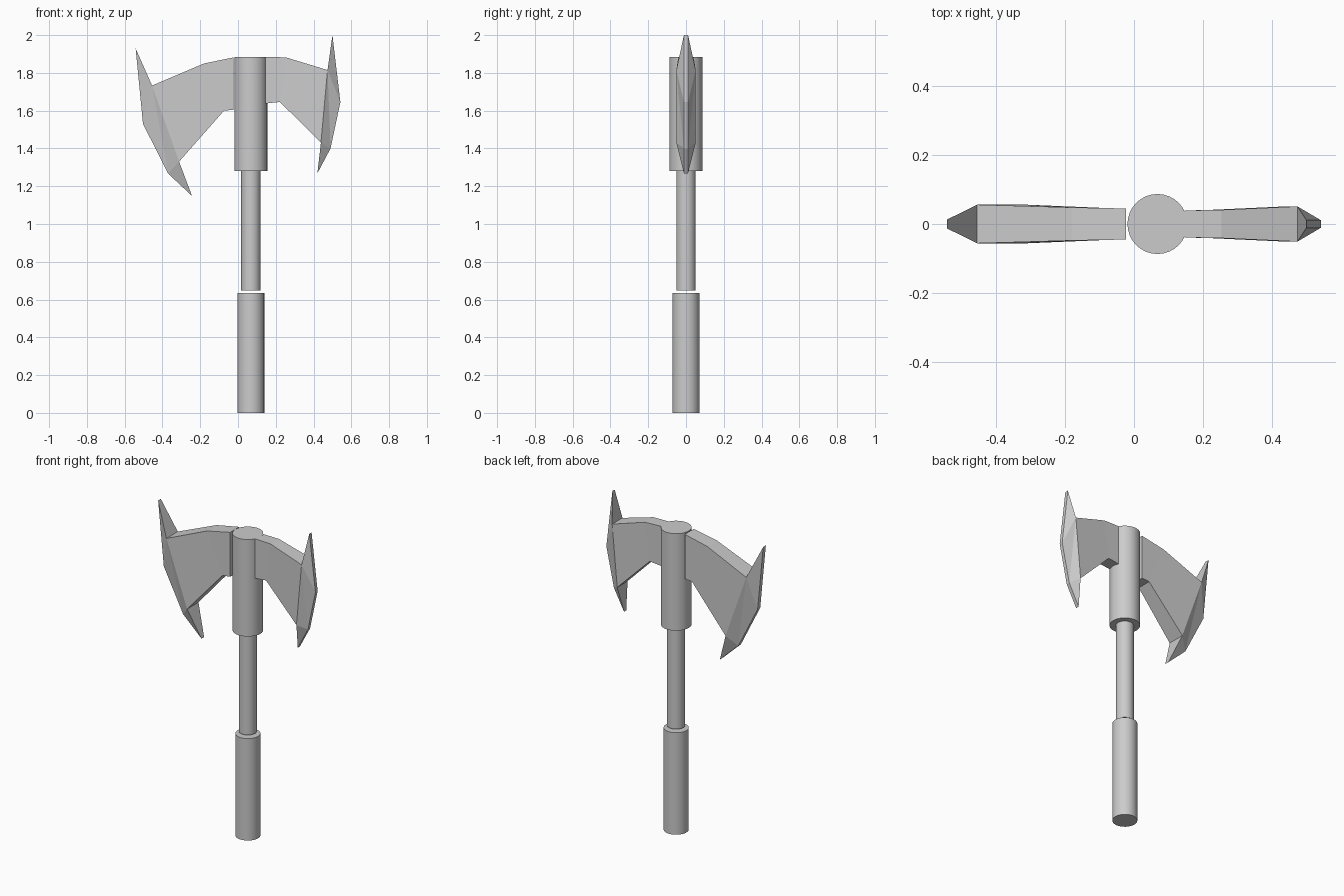
import bpy, bmesh, math

if "Cube" in bpy.data.objects:
    bpy.data.objects.remove(bpy.data.objects["Cube"])

AXIS_X = 0.068  # handle axis


def cylinder(name, radius, z0, z1):
    bpy.ops.mesh.primitive_cylinder_add(vertices=32, radius=radius, depth=z1 - z0,
                                        location=(AXIS_X, 0, (z0 + z1) / 2))
    ob = bpy.context.object
    ob.name = name
    bpy.ops.object.shade_smooth_by_angle(angle=math.radians(30))
    return ob


def blade(name, outline):
    """outline: (x, z, half thickness) loop of 10 points:
    0 root top, 1 top bend, 2 bevel top, 3-6 cutting edge,
    7 bevel bottom, 8 bottom bend, 9 root bottom"""
    bm = bmesh.new()
    front = [bm.verts.new((x, -t, z)) for x, z, t in outline]
    back = [bm.verts.new((x, t, z)) for x, z, t in outline]
    # side faces: root, web, then the bevel towards the cutting edge
    for side in (front, back):
        for f in ((0, 1, 8, 9), (1, 2, 7, 8), (2, 3, 4), (2, 4, 5), (2, 5, 7), (5, 6, 7)):
            bm.faces.new([side[i] for i in f])
    # rim joining both sides
    n = len(outline)
    for i in range(n):
        j = (i + 1) % n
        bm.faces.new((front[i], front[j], back[j], back[i]))
    bmesh.ops.recalc_face_normals(bm, faces=bm.faces)
    me = bpy.data.meshes.new(name)
    bm.to_mesh(me)
    bm.free()
    ob = bpy.data.objects.new(name, me)
    bpy.context.collection.objects.link(ob)
    return ob


# Handle and head socket
cylinder("grip", 0.071, 0.0, 0.636)
cylinder("shaft", 0.051, 0.649, 1.28)
cylinder("head_socket", 0.087, 1.28, 1.885)

# Large and small blades
blade("large_blade", [
    (-0.023, 1.882, 0.045), (-0.18, 1.85, 0.048), (-0.455, 1.733, 0.056),
    (-0.542, 1.93, 0.013), (-0.503, 1.53, 0.013), (-0.37, 1.267, 0.013), (-0.243, 1.148, 0.013),
    (-0.312, 1.33, 0.056), (-0.074, 1.60, 0.046), (-0.023, 1.605, 0.045)])
blade("small_blade", [
    (0.146, 1.885, 0.039), (0.254, 1.882, 0.041), (0.474, 1.815, 0.051),
    (0.50, 2.0, 0.011), (0.542, 1.645, 0.011), (0.49, 1.40, 0.011), (0.42, 1.268, 0.011),
    (0.439, 1.43, 0.051), (0.222, 1.646, 0.041), (0.146, 1.638, 0.039)])
